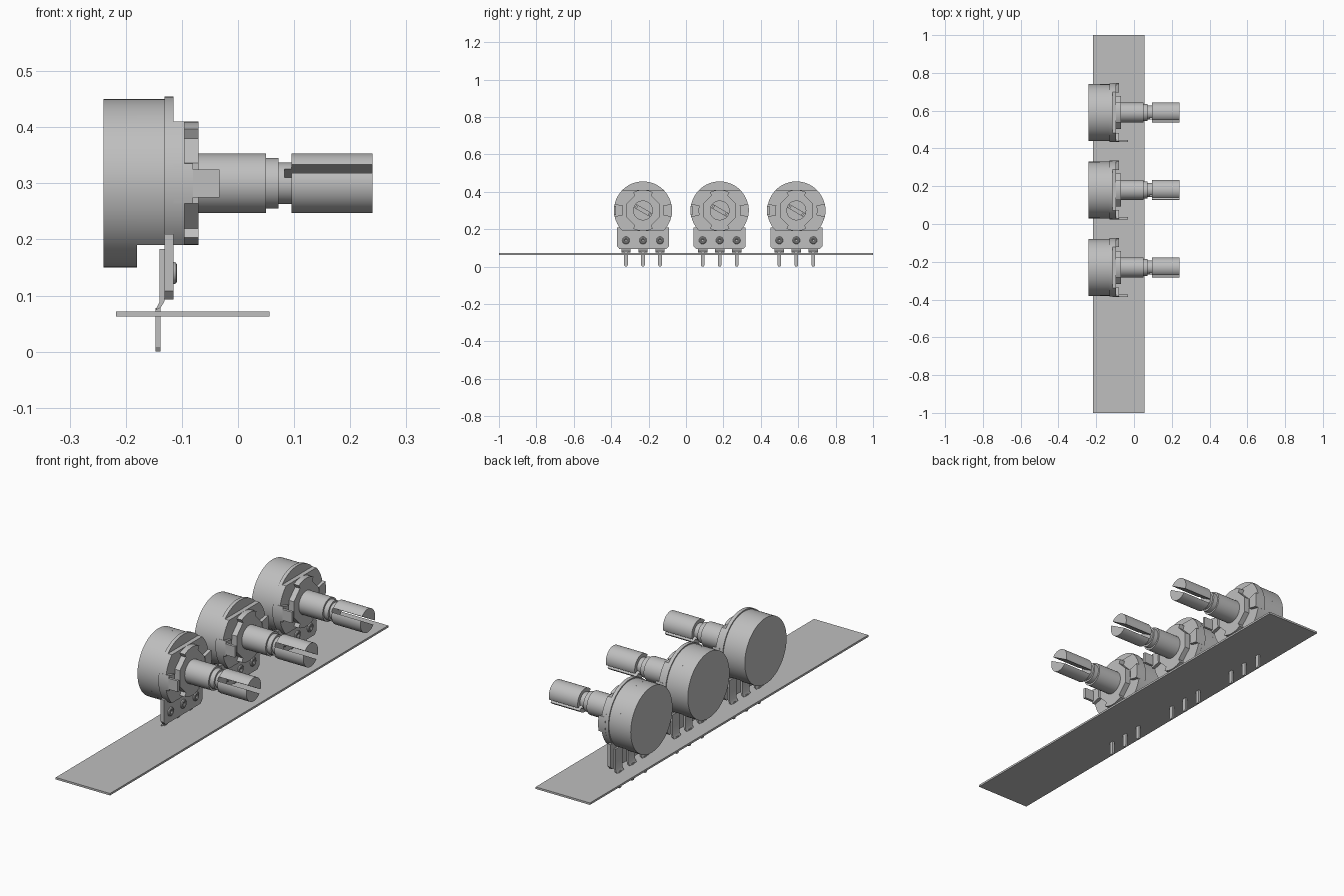
import bpy, bmesh
from math import sin, cos, asin, pi, radians
from mathutils import Vector, Matrix

cube = bpy.data.objects.get("Cube")
if cube:
    bpy.data.objects.remove(cube)

grey = bpy.data.materials.new("plain grey")
grey.use_nodes = True
grey.diffuse_color = (0.52, 0.52, 0.52, 1)
grey.node_tree.nodes["Principled BSDF"].inputs["Base Color"].default_value = (0.52, 0.52, 0.52, 1)

AXIS = 0.30      # height of the shaft axis
parts = []


def finish(name, bm):
    bmesh.ops.recalc_face_normals(bm, faces=bm.faces)
    me = bpy.data.meshes.new(name)
    bm.to_mesh(me)
    bm.free()
    me.materials.append(grey)
    ob = bpy.data.objects.new(name, me)
    bpy.context.collection.objects.link(ob)
    parts.append(ob)
    return ob


def extrude(name, points, depth):
    """Close a ring of 3D points and push it along depth."""
    bm = bmesh.new()
    face = bm.faces.new([bm.verts.new(p) for p in points])
    new = bmesh.ops.extrude_face_region(bm, geom=[face])["geom"]
    moved = [v for v in new if isinstance(v, bmesh.types.BMVert)]
    bmesh.ops.translate(bm, verts=moved, vec=Vector(depth))
    return finish(name, bm)


def along_x(name, profile, x0, x1, y, z=AXIS):
    return extrude(name, [(x0, y + a, z + b) for a, b in profile], (x1 - x0, 0, 0))


def arc(r, a0, a1, steps=48):
    return [(r * cos(a0 + (a1 - a0) * i / steps), r * sin(a0 + (a1 - a0) * i / steps))
            for i in range(steps + 1)]


def disc(r, sides=48):
    return arc(r, 0, 2 * pi, sides)[:-1]


def box(w, low, high):
    return [(-w, low), (w, low), (w, high), (-w, high)]


def flat_bottom(r, drop):
    a = asin(drop / r)
    return arc(r, -a, pi + a, 64)


def turn(profile, angle):
    return [(a * cos(angle) - b * sin(angle), a * sin(angle) + b * cos(angle)) for a, b in profile]


def sector(r0, r1, mid, half):
    return arc(r1, mid - half, mid + half, 8) + arc(r0, mid + half, mid - half, 8)


def half_round(r, gap):
    a = asin(gap / r)
    return arc(r, a, pi - a, 32)


def terminal(y):
    # Bent blade behind the plate, narrow pin through the board
    blade = [(-0.14, 0.183), (-0.131, 0.183), (-0.131, 0.09), (-0.138, 0.078), (-0.147, 0.074), (-0.14, 0.088)]
    extrude("terminal_blade", [(x, y - 0.025, z) for x, z in blade], (0, 0.05, 0))
    pin = [(-0.01, 0.078), (-0.01, 0.008), (-0.005, 0), (0.005, 0), (0.01, 0.008), (0.01, 0.078)]
    along_x("terminal_pin", pin, -0.147, -0.138, y, 0)
    # Rolled rivet on the plate face
    bpy.ops.mesh.primitive_torus_add(major_radius=0.013, minor_radius=0.007, major_segments=24,
                                     minor_segments=10, location=(-0.115, y, 0.14),
                                     rotation=(0, pi / 2, 0))
    rivet = bpy.context.object
    rivet.name = "terminal_rivet"
    rivet.data.materials.append(grey)
    parts.append(rivet)


def potentiometer(y):
    # Round can, with the lower front cut away above the terminals
    along_x("can_back", disc(0.15, 64), -0.24, -0.18, y)
    along_x("can_front", flat_bottom(0.15, 0.11), -0.18, -0.13, y)

    # Mounting plate with a square skirt
    skirt = [(-0.139, -0.09), (-0.139, -0.192), (-0.125, -0.207),
             (0.125, -0.207), (0.139, -0.192), (0.139, -0.09)]
    along_x("mounting_plate", flat_bottom(0.155, 0.09) + skirt, -0.131, -0.115, y)

    # Flange with flats on top and bottom, raised boss and lobes
    a = asin(0.11 / 0.155)
    along_x("flange", arc(0.155, -a, a, 20) + arc(0.155, pi - a, pi + a, 20), -0.115, -0.095, y)
    along_x("boss", turn(disc(0.095, 8), pi / 8), -0.095, -0.07, y)
    for mid in (pi / 2, -pi / 2):
        along_x("boss_lobe", sector(0.08, 0.11, mid, 0.5), -0.095, -0.07, y)

    # Side clamps and the single locating tab
    for mid in (0, pi):
        along_x("side_clamp", sector(0.11, 0.156, mid, 0.23), -0.115, -0.08, y)
    along_x("locating_tab", box(0.006, -0.025, 0.025), -0.08, -0.033, y - 0.15)

    # Bushing and stepped neck
    along_x("bushing", disc(0.053), -0.07, 0.05, y)
    along_x("bushing_collar", disc(0.045), 0.05, 0.072, y)
    along_x("shaft_neck", disc(0.037), 0.072, 0.083, y)

    # Split shaft: two halves either side of a tilted slot
    for angle in (radians(-30), radians(150)):
        along_x("split_neck", turn(half_round(0.037, 0.009), angle), 0.083, 0.095, y)
        along_x("split_shaft", turn(half_round(0.053, 0.009), angle), 0.095, 0.24, y)

    for offset in (-0.091, 0, 0.091):
        terminal(y + offset)


# Circuit board
extrude("circuit_board", [(-0.217, -1, 0.063), (0.056, -1, 0.063), (0.056, 1, 0.063), (-0.217, 1, 0.063)],
        (0, 0, 0.009))

for i in range(3):
    potentiometer(-0.23 + 0.41 * i)

# Smooth the round walls, keep the edges sharp
bpy.ops.object.select_all(action='DESELECT')
for ob in parts:
    ob.select_set(True)
bpy.context.view_layer.objects.active = parts[0]
bpy.ops.object.shade_smooth_by_angle(angle=radians(30))
